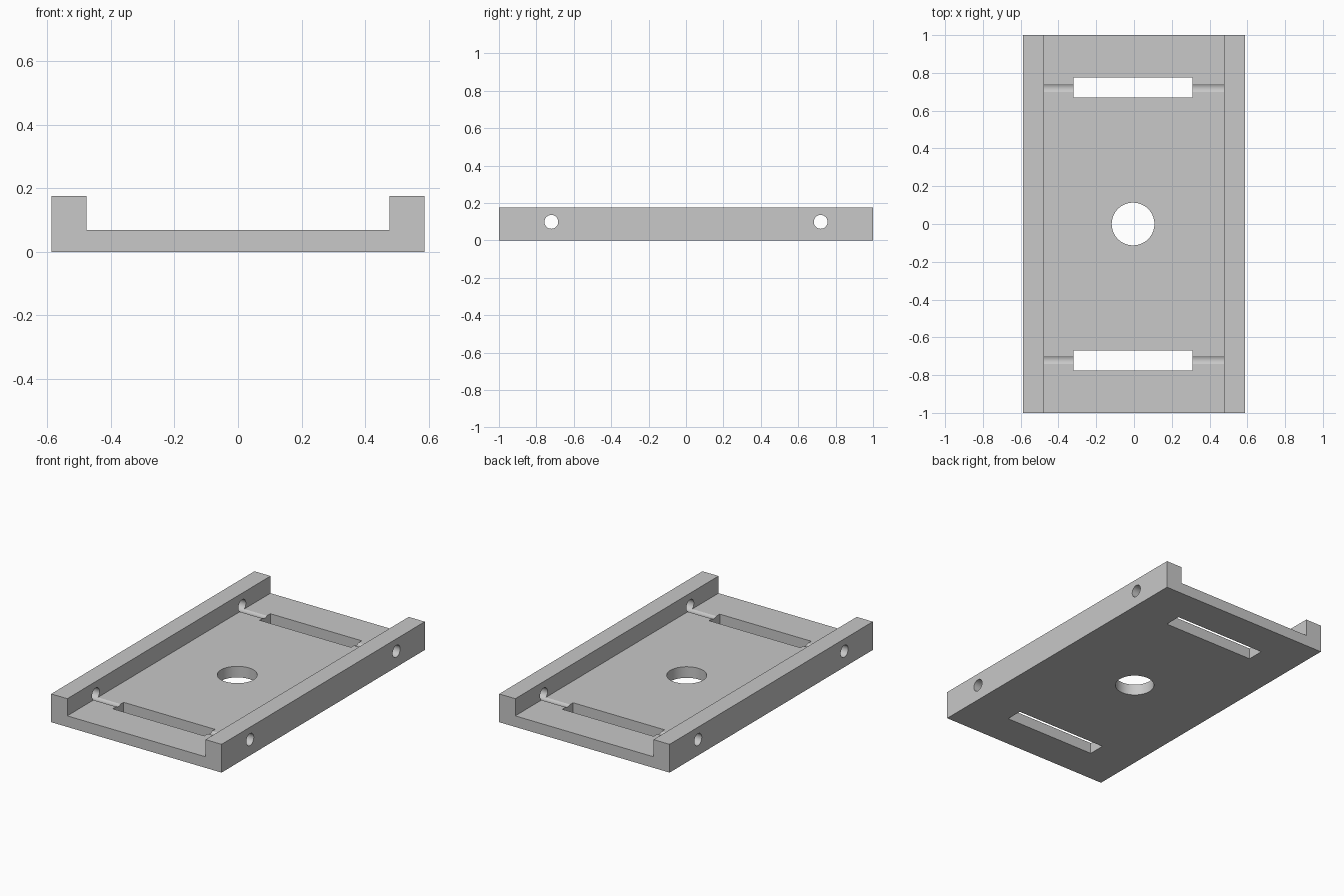
import bpy, bmesh, math

old = bpy.data.objects.get("Cube")
if old:
    bpy.data.objects.remove(old, do_unlink=True)

HALF_W, HALF_L = 0.587, 1.0
RAIL_IN, FLOOR, RAIL_TOP = 0.476, 0.069, 0.176
ROD_Y, ROD_Z, ROD_R = 0.72, 0.099, 0.037
SLOT_X = -0.005   # openings sit slightly off the centre line

grey = bpy.data.materials.new("light grey")
grey.use_nodes = True
colour = (0.58, 0.58, 0.58, 1)
grey.diffuse_color = colour
grey.node_tree.nodes["Principled BSDF"].inputs["Base Color"].default_value = colour


def finish(name, bm):
    bmesh.ops.recalc_face_normals(bm, faces=bm.faces)
    mesh = bpy.data.meshes.new(name)
    bm.to_mesh(mesh)
    bm.free()
    mesh.materials.append(grey)
    obj = bpy.data.objects.new(name, mesh)
    bpy.context.collection.objects.link(obj)
    return obj


def box(name, centre, size):
    bm = bmesh.new()
    bmesh.ops.create_cube(bm, size=1)
    bmesh.ops.scale(bm, vec=size, verts=bm.verts)
    bmesh.ops.translate(bm, vec=centre, verts=bm.verts)
    return finish(name, bm)


def cylinder(name, centre, radius, depth, sides, along_x=False):
    bm = bmesh.new()
    bmesh.ops.create_cone(bm, cap_ends=True, segments=sides,
                          radius1=radius, radius2=radius, depth=depth)
    obj = finish(name, bm)
    obj.location = centre
    if along_x:
        obj.rotation_euler.y = math.pi / 2
    return obj


# Channel-shaped plate: U profile extruded along its length
half = [(HALF_W, 0), (HALF_W, RAIL_TOP), (RAIL_IN, RAIL_TOP), (RAIL_IN, FLOOR)]
profile = half + [(-x, z) for x, z in reversed(half)]
bm = bmesh.new()
face = bm.faces.new([bm.verts.new((x, -HALF_L, z)) for x, z in profile])
ext = bmesh.ops.extrude_face_region(bm, geom=[face])
moved = [v for v in ext["geom"] if isinstance(v, bmesh.types.BMVert)]
bmesh.ops.translate(bm, vec=(0, 2 * HALF_L, 0), verts=moved)
plate = finish("channel_plate", bm)

# Cutters: central hole, and a slot and cross bore near each end
cutters = [cylinder("centre_hole_cutter", (SLOT_X, 0, FLOOR / 2), 0.113, 0.3, 64)]
for label, side in (("front", -1), ("back", 1)):
    cutters.append(box(label + "_slot_cutter", (SLOT_X, side * 0.722, 0), (0.63, 0.106, 0.3)))
    cutters.append(cylinder(label + "_bore_cutter", (0, side * ROD_Y, ROD_Z),
                            ROD_R, 1.4, 48, along_x=True))

for cutter in cutters:
    cutter.hide_render = True
    mod = plate.modifiers.new(cutter.name, "BOOLEAN")
    mod.operation = "DIFFERENCE"
    mod.solver = "EXACT"
    mod.object = cutter

# Bake the cuts, then drop the cutters
bpy.context.view_layer.update()
depsgraph = bpy.context.evaluated_depsgraph_get()
cut_mesh = bpy.data.meshes.new_from_object(plate.evaluated_get(depsgraph))
plate.modifiers.clear()
plate.data = cut_mesh
cut_mesh.name = "channel_plate"
for cutter in cutters:
    bpy.data.objects.remove(cutter, do_unlink=True)

# Smooth bores with crisp edges
bpy.ops.object.select_all(action="DESELECT")
plate.select_set(True)
bpy.context.view_layer.objects.active = plate
bpy.ops.object.shade_smooth_by_angle(angle=math.radians(30))
